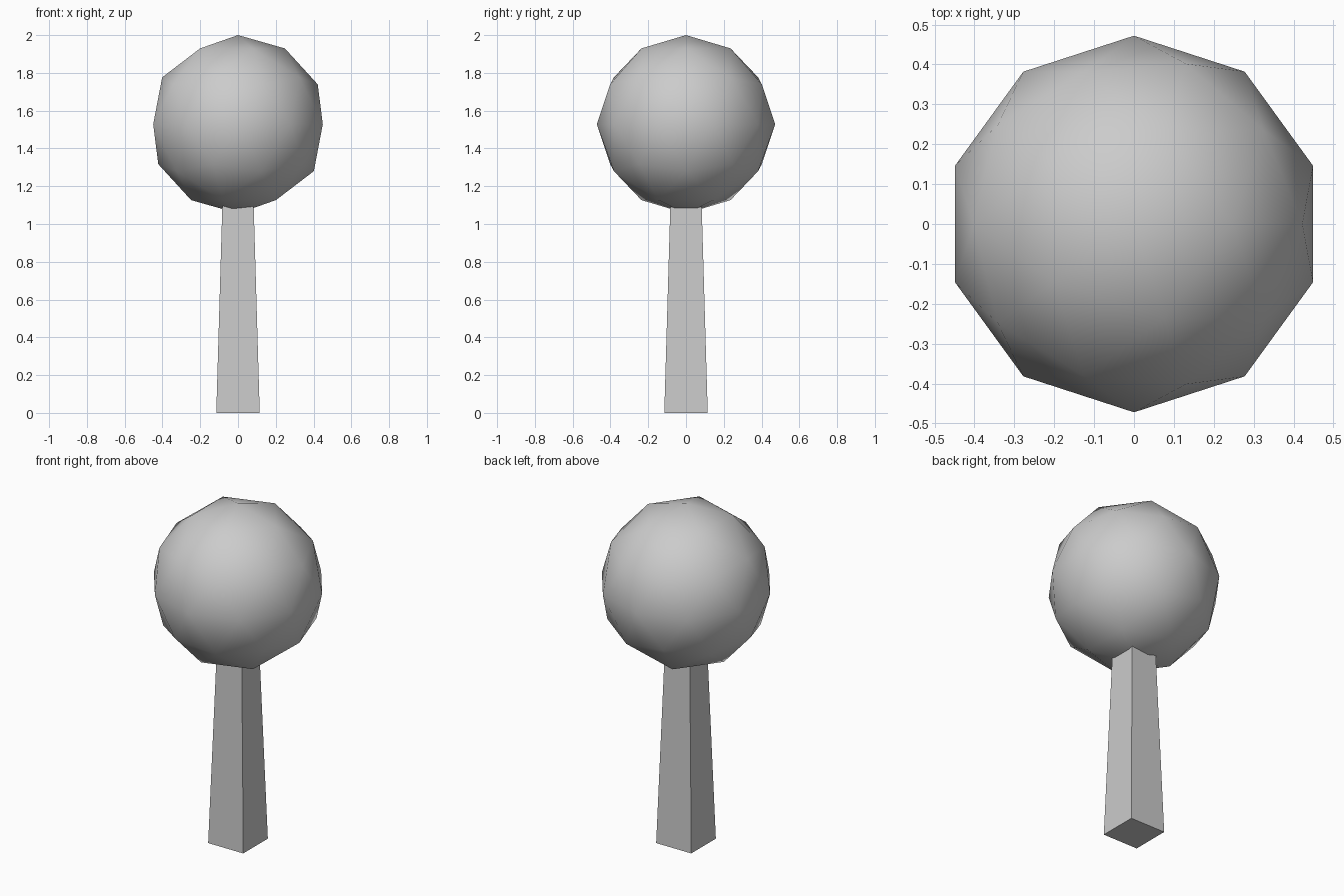
import bpy
from math import pi, sqrt

if "Cube" in bpy.data.objects:
    bpy.data.objects.remove(bpy.data.objects["Cube"])

# Trunk: square tapered post, its top sunk into the crown
HEIGHT = 1.2
bpy.ops.mesh.primitive_cone_add(vertices=4, radius1=0.115 * sqrt(2), radius2=0.08 * sqrt(2),
                                depth=HEIGHT, location=(0, 0, HEIGHT / 2),
                                rotation=(0, 0, pi / 4))
trunk = bpy.context.object
trunk.name = "trunk"
bpy.ops.object.transform_apply(location=True, rotation=True, scale=True)

# Crown: low-poly ball with smooth shading
RADIUS = 0.472
bpy.ops.mesh.primitive_ico_sphere_add(subdivisions=2, radius=RADIUS,
                                      location=(0, 0, 2 - RADIUS))
crown = bpy.context.object
crown.name = "crown"
bpy.ops.object.shade_smooth()
